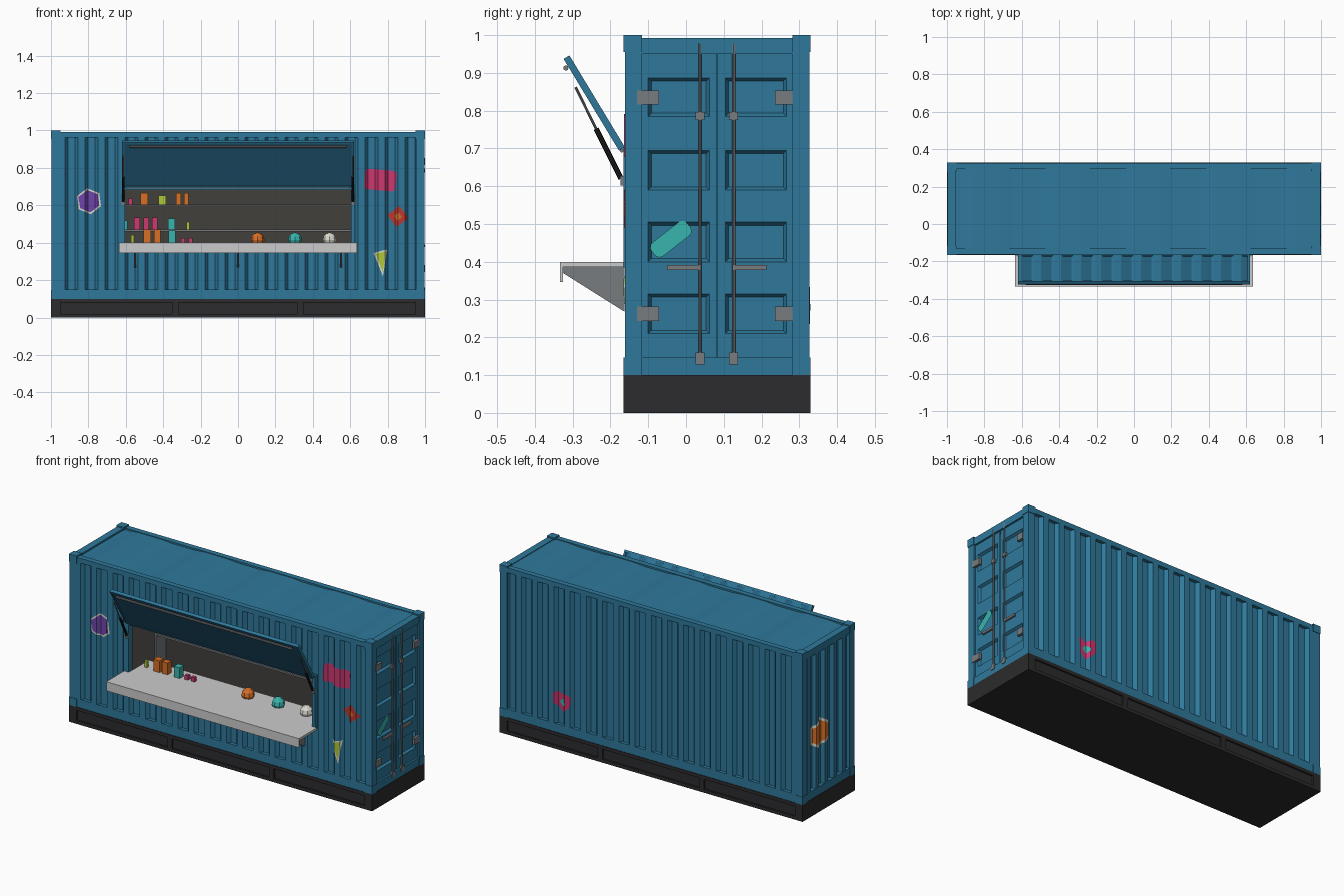
import bpy, bmesh, math
from mathutils import Vector, Matrix

if "Cube" in bpy.data.objects:
    bpy.data.objects.remove(bpy.data.objects["Cube"])

def mat(name, c):
    m = bpy.data.materials.new(name)
    m.diffuse_color = (*c, 1)
    m.use_nodes = True
    m.node_tree.nodes["Principled BSDF"].inputs["Base Color"].default_value = m.diffuse_color
    return m

BLUE = mat("blue_paint", (.028, .19, .33))
DARKBLUE = mat("awning_lining", (.02, .13, .23))
DARK = mat("dark_base", (.025, .024, .026))
WALL = mat("dark_interior", (.055, .05, .045))
BLACK = mat("black_strut", (.012, .012, .013))
STEEL = mat("steel", (.19, .20, .21))
PINK = mat("pink", (.60, .04, .16))
ORANGE = mat("orange", (.68, .16, .02))
TEAL = mat("teal", (.04, .46, .42))
LIME = mat("lime", (.42, .58, .04))
PURPLE = mat("purple", (.16, .06, .42))
RED = mat("red", (.5, .04, .03))
CREAM = mat("cream", (.7, .7, .62))

# Awning hinge line, slope direction and outward direction
HY, HZ, ANG, LEN = -.172, .697, math.atan2(.245, -.148), .284
DY, DZ = math.cos(ANG), math.sin(ANG)

# Map (along, up, depth) to space for each side
SIDES = {
    "front": lambda u, v, d: (u, -.162 + d, v),
    "back": lambda u, v, d: (u, .327 - d, v),
    "left": lambda u, v, d: (-.995 + d, u, v),
    "right": lambda u, v, d: (.985 - d, u, v),
    "roof": lambda u, v, d: (u, v, .988 - d),
    "awning": lambda u, v, d: (u, HY + v * DY + (.012 - d) * DZ, HZ + v * DZ - (.012 - d) * DY),
}

def finish(name, bm, m=None):
    me = bpy.data.meshes.new(name)
    bm.to_mesh(me)
    bm.free()
    ob = bpy.data.objects.new(name, me)
    if m:
        me.materials.append(m)
    bpy.context.collection.objects.link(ob)
    return ob

def box(name, x, y, z, m=None, rot=0):
    """Box from (min, max) ranges, optionally turned about x."""
    bm = bmesh.new()
    bmesh.ops.create_cube(bm, size=1)
    c = Vector(((x[0]+x[1])/2, (y[0]+y[1])/2, (z[0]+z[1])/2))
    s = Matrix.Diagonal((x[1]-x[0], y[1]-y[0], z[1]-z[0], 1))
    bm.transform(Matrix.Translation(c) @ Matrix.Rotation(rot, 4, 'X') @ s)
    return finish(name, bm, m)

def rod(name, a, b, r, m=None, n=8):
    a, b = Vector(a), Vector(b)
    bm = bmesh.new()
    bmesh.ops.create_cone(bm, cap_ends=True, segments=n, radius1=r, radius2=r, depth=(b-a).length)
    bm.transform(Matrix.Translation((a+b)/2) @ (b-a).to_track_quat('Z', 'Y').to_matrix().to_4x4())
    return finish(name, bm, m)

def face_out(bm, side):
    f = SIDES[side]
    out = Vector(f(0, 0, -1)) - Vector(f(0, 0, 0))
    bm.normal_update()
    for face in bm.faces:
        if face.normal.dot(out) < 0:
            face.normal_flip()

def wave(u, pitch, depth):
    t = (u / pitch) % 1
    return depth * max(0, min(1, (t-.35)/.15, (1-t)/.15))

def breaks(u0, u1, pitch):
    pts = [(k+o)*pitch for k in range(-30, 30) for o in (0, .35, .5, .85)]
    return [p for p in pts if u0 + 1e-4 < p < u1 - 1e-4]

def sheet(name, side, u, v, pitch=.107, depth=.02, m=BLUE):
    """Corrugated sheet."""
    bm = bmesh.new()
    cols = [[bm.verts.new(SIDES[side](p, q, wave(p, pitch, depth))) for q in v]
            for p in [u[0], *breaks(*u, pitch), u[1]]]
    for a, b in zip(cols, cols[1:]):
        bm.faces.new((a[0], b[0], b[1], a[1]))
    face_out(bm, side)
    return finish(name, bm, m)

def sticker(name, side, pts, c, m, turn=0, lift=.0015, pitch=.107):
    """Flat decal bent over the corrugation."""
    bm = bmesh.new()
    R = Matrix.Rotation(math.radians(turn), 2)
    P = [R @ Vector(p) + Vector(c) for p in pts]
    bm.faces.new([bm.verts.new((p.x, p.y, 0)) for p in P])
    if side != "right":
        for b in breaks(min(p.x for p in P), max(p.x for p in P), pitch):
            bmesh.ops.bisect_plane(bm, geom=bm.verts[:] + bm.edges[:] + bm.faces[:],
                                   plane_co=(b, 0, 0), plane_no=(1, 0, 0))
    for w in bm.verts:
        d = 0 if side == "right" else wave(w.co.x, pitch, .02)
        w.co = SIDES[side](w.co.x, w.co.y, d - lift)
    face_out(bm, side)
    return finish(name, bm, m)

def ngon(n, r, start=0):
    return [(r*math.cos(start + 2*math.pi*i/n), r*math.sin(start + 2*math.pi*i/n)) for i in range(n)]

def round_rect(w, h, r):
    return [(sx*(w/2-r) + r*math.cos(a), sy*(h/2-r) + r*math.sin(a))
            for i, (sx, sy) in enumerate(((1, 1), (-1, 1), (-1, -1), (1, -1)))
            for a in [math.pi/2*(i + k/3) for k in range(4)]]

Y0, Y1 = -.165, .33

# Plinth with three shallow recesses on each long side
box("plinth_core", (-.99, .99), (Y0+.01, Y1-.01), (.01, .09), DARK)
for z in (0, .08):
    box("plinth_rail", (-1, 1), (Y0, Y1), (z, z+.02), DARK)
for x, w in ((-.975, .025), (-.335, .016), (.335, .016), (.975, .025)):
    box("plinth_divider", (x-w, x+w), (Y0, Y1), (.02, .08), DARK)

# Container frame: castings, posts and rails
for sx in (-1, 1):
    xr = sorted((sx, sx*.95))
    for y in ((Y0, Y0+.048), (Y1-.048, Y1)):
        for z in ((.1, .147), (.955, 1)):
            box("corner_casting", xr, y, z, BLUE)
        box("corner_post", sorted((sx*.997, sx*.953)), (max(y[0], Y0+.003), min(y[1], Y1-.003)), (.14, .96), BLUE)
    for z in ((.1, .148), (.95, .992)):
        box("end_rail", sorted((sx*.996, sx*.955)), (Y0+.04, Y1-.04), z, BLUE)
for y in ((Y0+.003, Y0+.035), (Y1-.035, Y1-.003)):
    box("bottom_rail", (-.96, .96), y, (.1, .15), BLUE)
    box("top_rail", (-.96, .96), y, (.963, .992), BLUE)

# Corrugated walls around the serving hatch, and the roof
sheet("front_wall_left", "front", (-.955, -.62), (.148, .965))
sheet("front_wall_right", "front", (.62, .955), (.148, .965))
sheet("front_wall_top", "front", (-.62, .62), (.69, .965))
sheet("front_wall_bottom", "front", (-.62, .62), (.148, .39))
sheet("back_wall", "back", (-.955, .955), (.148, .965))
sheet("left_wall", "left", (Y0+.045, Y1-.045), (.146, .955), .083)
sheet("roof", "roof", (-.96, .96), (Y0+.03, Y1-.03), .43, .006)

# Dark room behind the hatch
bm = bmesh.new()
bmesh.ops.create_cube(bm, size=1)
bm.transform(Matrix.Translation((0, .082, .54)) @ Matrix.Diagonal((1.9, .425, .84, 1)))
bmesh.ops.delete(bm, geom=[f for f in bm.faces if f.normal.y < -.5], context='FACES')
bmesh.ops.reverse_faces(bm, faces=bm.faces[:])
finish("interior_lining", bm, WALL)

# Hatch frame
for s in (-1, 1):
    box("hatch_jamb", sorted((s*.605, s*.625)), (Y0, -.13), (.385, .705), BLUE)
box("hatch_head", (-.625, .625), (Y0, -.13), (.682, .705), BLUE)

# Counter with front lip and brackets
box("counter_outer", (-.635, .635), (-.333, Y0), (.386, .4))
box("counter_inner", (-.605, .605), (Y0, .025), (.386, .4))
box("counter_lip", (-.635, .635), (-.334, -.325), (.346, .4))
for x in (-.55, 0, .55):
    bm = bmesh.new()
    f = bm.faces.new([bm.verts.new((x-.005, y, z)) for y, z in
                      ((-.325, .386), (-.325, .37), (-.163, .268), (-.163, .386))])
    g = bmesh.ops.extrude_face_region(bm, geom=[f])["geom"]
    bmesh.ops.translate(bm, vec=(.01, 0, 0), verts=[v for v in g if isinstance(v, bmesh.types.BMVert)])
    bmesh.ops.recalc_face_normals(bm, faces=bm.faces[:])
    finish("counter_bracket", bm, STEEL)

# Raised awning, handle, hinge and gas struts
cy, cz = HY + DY*LEN/2, HZ + DZ*LEN/2
box("awning_panel", (-.615, .615), (cy-LEN/2, cy+LEN/2), (cz-.005, cz+.005), DARKBLUE, ANG)
sheet("awning_skin", "awning", (-.615, .615), (.004, LEN-.004), .107, .008)
for v in (.006, LEN-.006):
    y, z = HY + DY*v + .003*DZ, HZ + DZ*v - .003*DY
    box("awning_edge", (-.62, .62), (y-.006, y+.006), (z-.009, z+.009), BLUE, ANG)
for s in (-1, 1):
    y, z = cy + .003*DZ, cz - .003*DY
    box("awning_side", sorted((s*.608, s*.62)), (y-LEN/2, y+LEN/2), (z-.009, z+.009), BLUE, ANG)
    rod("strut_body", (s*.613, -.172, .62), (s*.613, -.238, .752), .007, BLACK)
    rod("strut_piston", (s*.613, -.238, .752), (s*.613, -.292, .862), .0035, STEEL)
    box("strut_mount", sorted((s*.603, s*.623)), (-.173, -.16), (.602, .627), STEEL)
rod("awning_handle", (-.58, -.318, .913), (.58, -.318, .913), .007, STEEL)
rod("awning_hinge", (-.6, -.17, .694), (.6, -.17, .694), .005, STEEL)

# Shelving at the back of the room
for z in (.465, .6):
    box("shelf", (-.68, .68), (.2, .294), (z-.005, z+.005), STEEL)
for s in (-1, 1):
    box("shelf_end", sorted((s*.68, s*.69)), (.2, .294), (.12, .68), STEEL)

# Goods: (x, width, height, material)
top = ((-.575, .02, .03, PINK), (-.5, .04, .062, ORANGE), (-.405, .042, .048, LIME),
       (-.318, .026, .062, ORANGE), (-.277, .026, .062, ORANGE))
mid = ((-.6, .02, .05, TEAL), (-.54, .03, .064, PINK), (-.49, .028, .064, PINK), (-.445, .028, .064, PINK),
       (-.355, .036, .06, TEAL), (-.268, .016, .04, LIME))
low = ((-.565, .016, .04, LIME), (-.485, .04, .07, ORANGE), (-.432, .036, .07, ORANGE),
       (-.352, .038, .064, TEAL), (-.295, .022, .026, PINK), (-.253, .022, .026, PINK))
for goods, y, z in ((top, .24, .605), (mid, .24, .47), (low, -.055, .4)):
    for x, w, h, m in goods:
        box("packet", (x-w/2, x+w/2), (y-w/2, y+w/2), (z, z+h), m)

# Three faceted domes on the counter
for x, m in ((.105, ORANGE), (.305, TEAL), (.49, CREAM)):
    bm = bmesh.new()
    bmesh.ops.create_uvsphere(bm, u_segments=8, v_segments=6, radius=.037)
    for v in bm.verts:
        v.co.z = max(v.co.z, -.012) * 1.1
    bmesh.ops.remove_doubles(bm, verts=bm.verts[:], dist=.0005)
    bm.transform(Matrix.Translation((x, -.055, .414)))
    finish("dome", bm, m)

# Cargo doors with recessed panels
zs = (.148, .21, .315, .40, .505, .59, .695, .785, .887, .95)
for ys in ((-.12, -.1, .062, .081), (.084, .104, .266, .288)):
    bm = bmesh.new()
    g = [[bm.verts.new(SIDES["right"](y, z, 0)) for z in zs] for y in ys]
    cells = []
    for i in range(3):
        for j in range(9):
            f = bm.faces.new((g[i][j], g[i+1][j], g[i+1][j+1], g[i][j+1]))
            if i == 1 and j % 2:
                cells.append(f)
    face_out(bm, "right")
    bmesh.ops.inset_individual(bm, faces=cells, thickness=.012, depth=-.014)
    finish("cargo_door", bm, BLUE)
box("door_backing", (.955, .966), (-.13, .3), (.14, .96), BLUE)

# Door locking rods, handles and hinges
for y, s in ((.037, -1), (.126, 1)):
    rod("lock_rod", (.993, y, .13), (.993, y, .978), .0045, STEEL)
    box("lock_guide", (.984, .999), (y-.012, y+.012), (.775, .796), STEEL)
    box("lock_cam", (.984, 1), (y-.012, y+.012), (.128, .16), STEEL)
    box("lock_handle", (.988, .999), sorted((y, y+s*.087)), (.378, .391), STEEL)
for y in ((-.13, -.071), (.236, .282)):
    for z in (.262, .835):
        box("door_hinge", (.984, 1), y, (z-.019, z+.019), STEEL)

# Stickers
H = math.pi/2
sticker("hexagon_border", "front", ngon(6, .07, H), (-.797, .622), CREAM, 8)
sticker("hexagon_sticker", "front", ngon(6, .06, H), (-.797, .622), PURPLE, 8, .003)
sticker("pink_sticker", "front", round_rect(.17, .11, .02), (.76, .735), PINK, -5)
sticker("diamond_sticker", "front", ngon(4, .057, H), (.855, .54), RED, -8)
sticker("diamond_centre", "front", ngon(4, .022, H), (.855, .54), ORANGE, -8, .003)
sticker("triangle_border", "front", ((-.042, .055), (.03, .075), (.008, -.07)), (.767, .29), CREAM)
sticker("triangle_sticker", "front", ((-.03, .05), (.023, .065), (.007, -.045)), (.767, .29), LIME, 0, .003)
sticker("strip_sticker", "right", round_rect(.12, .046, .016), (-.04, .46), TEAL, 38)
sticker("shield_sticker", "back", ((-.06, .05), (-.03, .06), (0, .045), (.03, .06), (.06, .05),
                                   (.055, -.01), (0, -.06), (-.055, -.01)), (.59, .28), PINK)
sticker("shield_centre", "back", ngon(4, .025, H), (.59, .28), TEAL, 0, .003)
sticker("end_border", "left", ngon(6, .092, H), (.15, .46), CREAM, 0, .0015, .083)
sticker("end_sticker", "left", ngon(6, .076, H), (.15, .46), ORANGE, 0, .003, .083)
